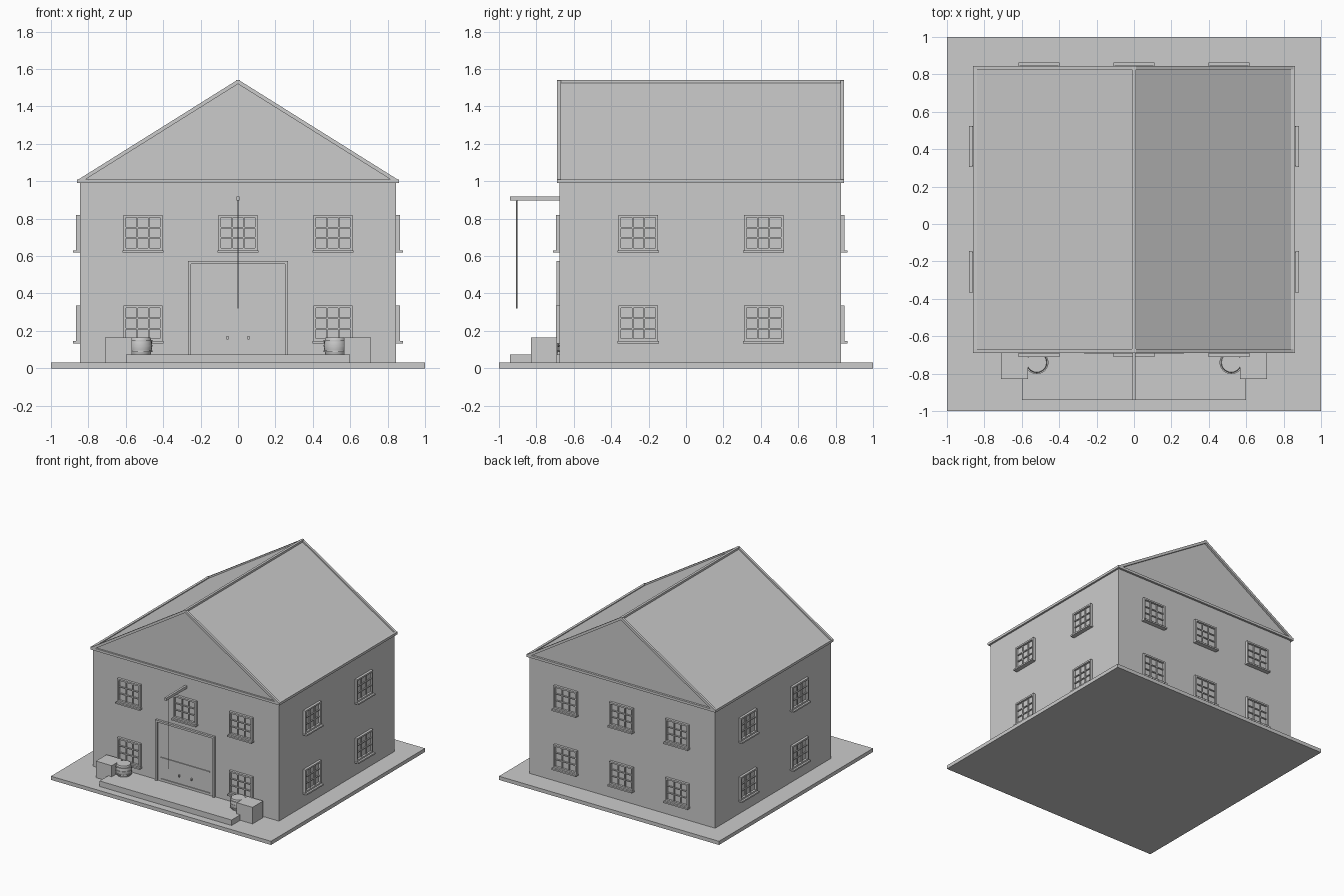
import bpy, bmesh, math
from mathutils import Matrix, Vector

cube = bpy.data.objects.get("Cube")
if cube:
    bpy.data.objects.remove(cube)

GREY = (0.6, 0.6, 0.6, 1)
grey = bpy.data.materials.new("plain grey")
grey.use_nodes = True
grey.diffuse_color = GREY
grey.node_tree.nodes["Principled BSDF"].inputs["Base Color"].default_value = GREY

WALL_X, FRONT, BACK = 0.845, -0.675, 0.828
GROUND, EAVE, RIDGE = 0.03, 1.0, 1.532


def finish(name, bm, matrix=None):
    bmesh.ops.recalc_face_normals(bm, faces=bm.faces)
    mesh = bpy.data.meshes.new(name)
    bm.to_mesh(mesh)
    bm.free()
    mesh.materials.append(grey)
    obj = bpy.data.objects.new(name, mesh)
    bpy.context.collection.objects.link(obj)
    if matrix:
        obj.matrix_world = matrix
    return obj


def add_box(bm, x0, x1, y0, y1, z0, z1):
    centre = Matrix.Translation(((x0 + x1) / 2, (y0 + y1) / 2, (z0 + z1) / 2))
    size = Matrix.Diagonal((x1 - x0, y1 - y0, z1 - z0, 1))
    bmesh.ops.create_cube(bm, size=1, matrix=centre @ size)


def boxes(name, *extents, matrix=None):
    bm = bmesh.new()
    for e in extents:
        add_box(bm, *e)
    return finish(name, bm, matrix)


def beam(name, start, end, width=0.02):
    a, b = Vector(start), Vector(end)
    turn = (b - a).to_track_quat('Y', 'Z').to_matrix().to_4x4()
    half, length = width / 2, (b - a).length
    return boxes(name, (-half, half, 0, length, -half, half),
                 matrix=Matrix.Translation(a) @ turn)


# Ground slab, walls and loading step
boxes("ground_slab", (-1, 1, -1, 1, 0, GROUND))
boxes("walls", (-WALL_X, WALL_X, FRONT, BACK, GROUND, EAVE))
boxes("loading_step", (-0.6, 0.6, -0.94, FRONT, GROUND, 0.075))

# Solid gable roof
bm = bmesh.new()
profile = [(-WALL_X, EAVE), (WALL_X, EAVE), (0, RIDGE)]
face = bm.faces.new([bm.verts.new((x, FRONT, z)) for x, z in profile])
grown = bmesh.ops.extrude_face_region(bm, geom=[face])["geom"]
bmesh.ops.translate(bm, vec=(0, BACK - FRONT, 0),
                    verts=[v for v in grown if isinstance(v, bmesh.types.BMVert)])
finish("roof", bm)

# Trim along every roof edge
y0, y1, edge = FRONT - 0.004, BACK + 0.007, 0.85
beam("ridge_trim", (0, y0 - 0.01, RIDGE), (0, y1 + 0.01, RIDGE))
for end, y in (("front", y0), ("back", y1)):
    beam(end + "_gable_band", (-edge - 0.01, y, EAVE), (edge + 0.01, y, EAVE))
for side, s in (("left", 1), ("right", -1)):
    beam(side + "_eave_trim", (s * edge, y0 - 0.01, EAVE), (s * edge, y1 + 0.01, EAVE))
    for end, y in (("front", y0), ("back", y1)):
        beam(f"{end}_{side}_rake_trim", (s * edge, y, EAVE), (0, y, RIDGE))


def window(name, x, y, z, angle):
    """Framed window with a three by three grid; local -y points outwards."""
    w, h, t, depth = 0.105, 0.095, 0.013, 0.02
    parts = [
        (-w, -w + t, -depth, 0, -h, h), (w - t, w, -depth, 0, -h, h),
        (-w + t, w - t, -depth, 0, h - t, h), (-w + t, w - t, -depth, 0, -h, -h + t),
        (-w - 0.005, w + 0.005, -0.036, 0, -h - 0.012, -h),
        (-w + t, w - t, -0.003, 0, -h + t, h - t),
    ]
    for k in (-1, 1):
        px, pz, bar = k * (w - t) / 3, k * (h - t) / 3, 0.004
        parts.append((px - bar, px + bar, -0.012, 0, -h + t, h - t))
        parts.append((-w + t, w - t, -0.012, 0, pz - bar, pz + bar))
    boxes(name, *parts, matrix=Matrix.Translation((x, y, z)) @ Matrix.Rotation(angle, 4, 'Z'))


# Windows on all four walls, leaving room for the door
for row, z in (("lower", 0.24), ("upper", 0.725)):
    for x in (-0.508, 0, 0.508):
        if x or row == "upper":
            window(f"front_{row}_window", x, FRONT, z, 0)
        window(f"back_{row}_window", x, BACK, z, math.pi)
    for y in (-0.255, 0.415):
        window(f"left_{row}_window", WALL_X, y, z, math.pi / 2)
        window(f"right_{row}_window", -WALL_X, y, z, -math.pi / 2)

# Door with frame, rails and handles
w, t, top = 0.268, 0.016, 0.573
boxes("door_frame",
      (-w, -w + t, -0.693, FRONT, 0.075, top), (w - t, w, -0.693, FRONT, 0.075, top),
      (-w + t, w - t, -0.693, FRONT, top - t, top))
boxes("door", (-w + t, w - t, FRONT - 0.004, FRONT, 0.075, top - t))
boxes("door_rails", *[(-0.225, 0.222, -0.686, FRONT, z - 0.003, z + 0.003) for z in (0.095, 0.27)])
boxes("door_handles", *[(x - 0.005, x + 0.005, -0.69, FRONT, 0.155, 0.173) for x in (-0.056, 0.056)])

# Hoist beam and hanging rope
boxes("hoist_beam", (-0.009, 0.009, -0.942, FRONT, 0.897, 0.919))
bm = bmesh.new()
bmesh.ops.create_cone(bm, cap_ends=True, segments=8, radius1=0.003, radius2=0.003, depth=0.58,
                      matrix=Matrix.Translation((0, -0.905, 0.61)))
finish("hoist_rope", bm)


def lathe(name, profile, x, y):
    bm = bmesh.new()
    verts = [bm.verts.new((r, 0, z)) for r, z in profile]
    edges = [bm.edges.new(pair) for pair in zip(verts, verts[1:])]
    bmesh.ops.spin(bm, geom=verts + edges, cent=(0, 0, 0), axis=(0, 0, 1),
                   angle=math.tau, steps=24)
    bmesh.ops.remove_doubles(bm, verts=bm.verts, dist=0.0001)
    obj = finish(name, bm, Matrix.Translation((x, y, 0)))
    bpy.ops.object.select_all(action='DESELECT')
    obj.select_set(True)
    bpy.context.view_layer.objects.active = obj
    bpy.ops.object.shade_smooth_by_angle(angle=math.radians(35))


# Crates and hooped barrels on both sides of the door
for side, s in (("left", 1), ("right", -1)):
    xs = sorted((s * 0.568, s * 0.712))
    boxes(side + "_crate", (*xs, -0.828, -0.69, GROUND, 0.166))
    barrel = [(0, 0.075), (0.052, 0.075), (0.059, 0.1), (0.06, 0.12),
              (0.059, 0.14), (0.052, 0.166), (0, 0.166)]
    lathe(side + "_barrel", barrel, s * 0.52, -0.74)
    for z in (0.092, 0.12, 0.148):
        hoop = [(0.05, z - 0.004), (0.063, z - 0.004), (0.063, z + 0.004),
                (0.05, z + 0.004), (0.05, z - 0.004)]
        lathe(side + "_barrel_hoop", hoop, s * 0.52, -0.74)
